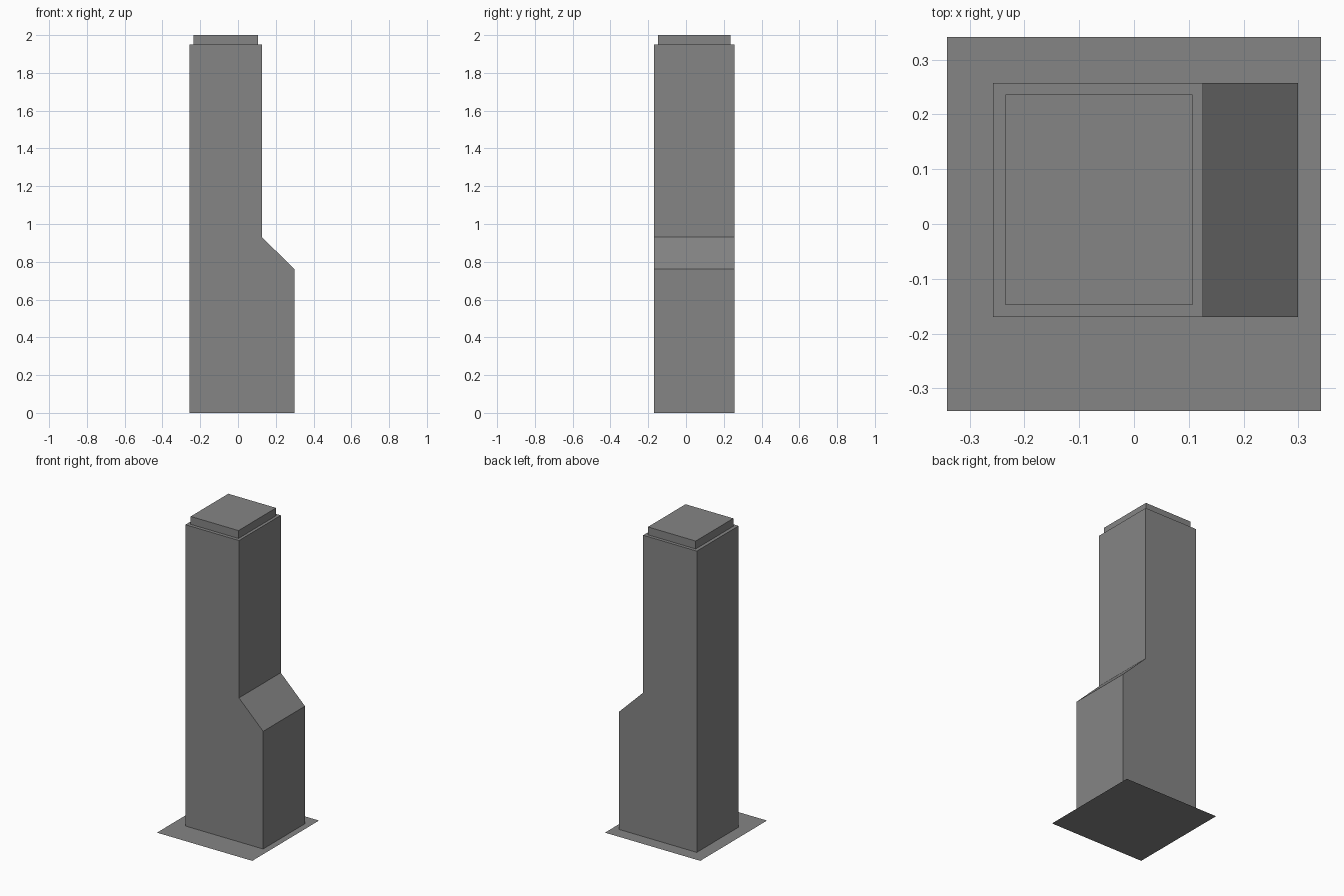
import bpy, bmesh

if "Cube" in bpy.data.objects:
    bpy.data.objects.remove(bpy.data.objects["Cube"])

# Dark grey shared by all parts
grey = bpy.data.materials.new("dark_grey")
grey.diffuse_color = (0.235, 0.235, 0.235, 1)
grey.use_nodes = True
grey.node_tree.nodes["Principled BSDF"].inputs["Base Color"].default_value = grey.diffuse_color


def make_object(name, bm):
    mesh = bpy.data.meshes.new(name)
    bm.to_mesh(mesh)
    bm.free()
    mesh.materials.append(grey)
    obj = bpy.data.objects.new(name, mesh)
    bpy.context.collection.objects.link(obj)
    return obj


def extrude_profile(name, profile, y0, y1):
    """Extrude an x/z outline along y; faces resting on the part below are left open."""
    bm = bmesh.new()
    face = bm.faces.new([bm.verts.new((x, y0, z)) for x, z in profile])
    geom = bmesh.ops.extrude_face_region(bm, geom=[face], use_keep_orig=True)["geom"]
    moved = [v for v in geom if isinstance(v, bmesh.types.BMVert)]
    bmesh.ops.translate(bm, verts=moved, vec=(0, y1 - y0, 0))
    bmesh.ops.recalc_face_normals(bm, faces=bm.faces)
    hidden = [f for f in bm.faces if f.normal.z < -0.9]
    bmesh.ops.delete(bm, geom=hidden, context="FACES")
    return make_object(name, bm)


# Flat square plot under the tower
bm = bmesh.new()
bmesh.ops.create_grid(bm, x_segments=1, y_segments=1, size=0.341)
make_object("ground_plot", bm)

# Tower with a sloped shoulder on the right side
extrude_profile("tower_body", [
    (-0.257, 0), (0.299, 0), (0.299, 0.761),
    (0.126, 0.931), (0.126, 1.949), (-0.257, 1.949),
], -0.17, 0.257)

# Inset roof block
extrude_profile("roof_cap", [
    (-0.235, 1.949), (0.107, 1.949), (0.107, 2.0), (-0.235, 2.0),
], -0.148, 0.236)
